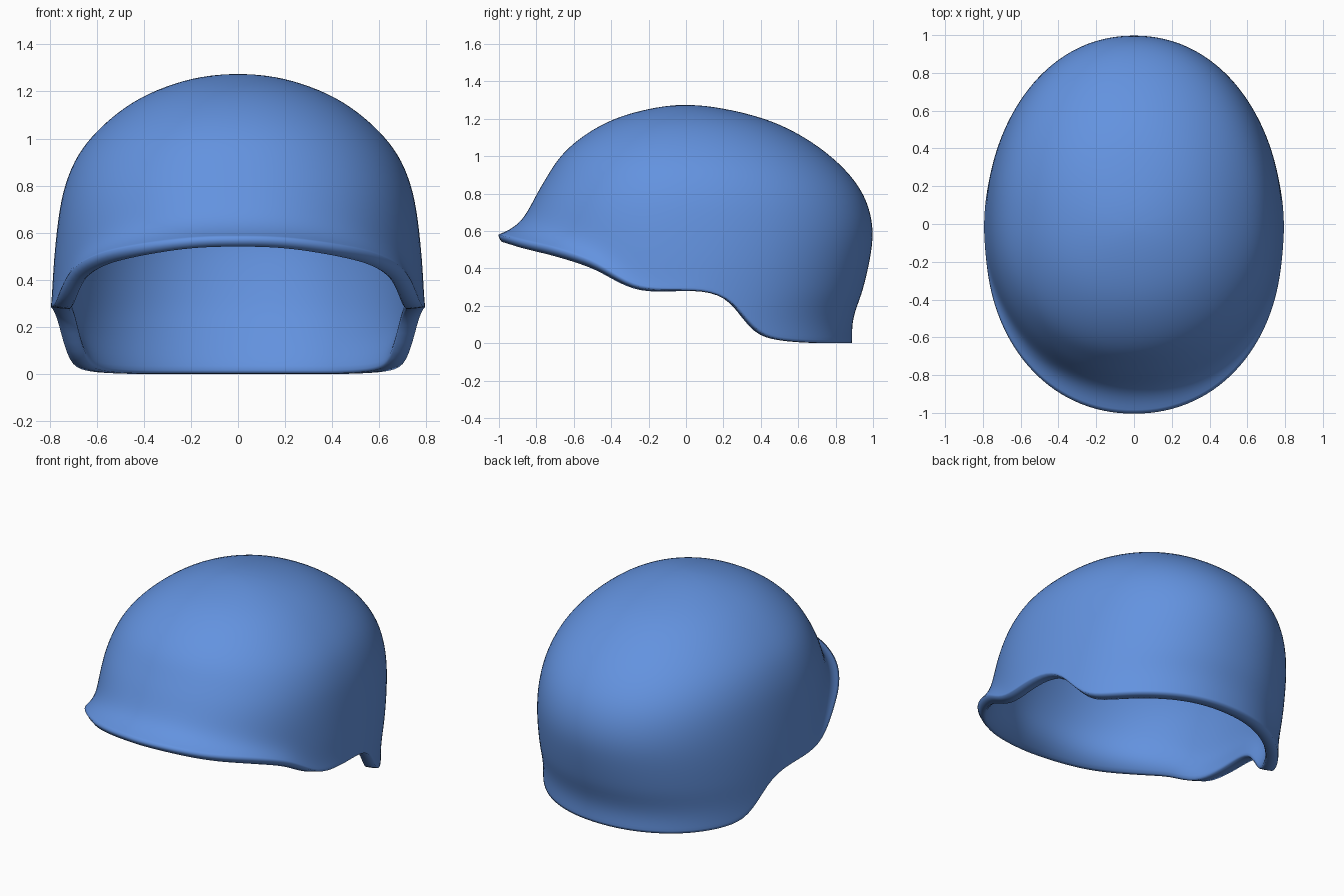
import bpy, bmesh, math

cube = bpy.data.objects.get("Cube")
if cube:
    bpy.data.objects.remove(cube)

TOP, SEGMENTS, ROWS = 1.275, 72, 24


def curve(points, v):
    """Smooth interpolation through sorted (key, value) points."""
    if v <= points[0][0]:
        return points[0][1]
    if v >= points[-1][0]:
        return points[-1][1]
    i = next(k for k in range(len(points) - 1) if v <= points[k + 1][0])

    def slope(k):
        a, b = points[max(k - 1, 0)], points[min(k + 1, len(points) - 1)]
        return (b[1] - a[1]) / (b[0] - a[0])

    (x0, y0), (x1, y1) = points[i], points[i + 1]
    h = x1 - x0
    t = (v - x0) / h
    return ((2*t**3 - 3*t**2 + 1) * y0 + (t**3 - 2*t**2 + t) * h * slope(i)
            + (3*t**2 - 2*t**3) * y1 + (t**3 - t**2) * h * slope(i + 1))


def depth(z):
    return math.sqrt(max(0, 1 - z / TOP))


def profile(*pairs):
    return sorted((depth(z), r) for r, z in pairs)


# Half outlines of the dome as (reach, height)
front = profile((0, TOP), (.16, 1.26), (.38, 1.2), (.56, 1.1), (.67, 1), (.75, .88),
                (.805, .78), (.845, .68), (.865, .58), (.87, .3), (.87, 0))
back = profile((0, TOP), (.2, 1.255), (.45, 1.19), (.6, 1.12), (.75, 1.02), (.85, .93),
               (.93, .83), (.98, .72), (1, .6), (.99, .48), (.945, .28), (.905, .17),
               (.89, .1), (.89, 0))
side = profile((0, TOP), (.14, 1.265), (.28, 1.23), (.42, 1.17), (.57, 1.06), (.66, .96),
               (.71, .87), (.75, .74), (.78, .5), (.788, .29), (.785, 0))

# Height of the lower edge along the length
rim = [(-1, .58), (-.9, .552), (-.7, .505), (-.5, .435), (-.4, .375), (-.3, .315),
       (-.2, .288), (.1, .28), (.2, .25), (.27, .2), (.33, .12), (.4, .05), (.5, .018),
       (.7, .002), (.9, .002)]


def shell_point(angle, z, above_rim):
    s, c = math.sin(angle), math.cos(angle)
    q = depth(z)
    power = 2 / 2.1
    x = math.copysign(abs(s) ** power, s) * curve(side, q)
    y = abs(c) ** power * (-curve(front, q) if c > 0 else curve(back, q))
    # Brim flares out at the front, with a faint lip over the ears
    lip = .142 * max(0, c) ** 1.6 * math.exp(-above_rim / .05)
    lip += .008 * math.exp(-(y / .14) ** 2 - above_rim / .07)
    length = math.hypot(x, y) or 1
    return x * (1 + lip / length), y * (1 + lip / length), z


def rim_height(angle):
    z = .3
    for _ in range(40):
        z = .5 * z + .5 * curve(rim, shell_point(angle, z, 0)[1])
    return z


# Helmet shell: columns of points from the lower edge to the crown
bm = bmesh.new()
columns = []
weights = []
for i in range(SEGMENTS):
    angle = 2 * math.pi * i / SEGMENTS
    low = rim_height(angle)
    column = []
    for j in range(ROWS):
        t = (j / ROWS) ** 1.3
        z = low + (TOP - low) * math.sin(t * math.pi / 2)
        vert = bm.verts.new(shell_point(angle, z, z - low))
        column.append(vert)
        # Thick hem at the edge, thinner wall above and along the brim
        hem = .4 + .6 * math.exp(-((z - low) / .09) ** 2)
        weights.append(hem * (1 - .4 * max(0, -vert.co.y) ** 2))
    columns.append(column)
crown = bm.verts.new((0, 0, TOP))
weights.append(.4)
for a, b in zip(columns, columns[1:] + columns[:1]):
    for j in range(ROWS - 1):
        bm.faces.new((a[j], b[j], b[j + 1], a[j + 1]))
    bm.faces.new((a[-1], b[-1], crown))
bmesh.ops.recalc_face_normals(bm, faces=bm.faces)
if sum(f.normal.z for f in bm.faces if crown in f.verts) < 0:
    bmesh.ops.reverse_faces(bm, faces=bm.faces)
mesh = bpy.data.meshes.new("helmet_shell")
bm.to_mesh(mesh)
bm.free()
helmet = bpy.data.objects.new("helmet_shell", mesh)
bpy.context.collection.objects.link(helmet)

# Wall with a softly rounded edge
thickness = helmet.vertex_groups.new(name="wall_thickness")
for index, weight in enumerate(weights):
    thickness.add([index], weight, 'REPLACE')
wall = helmet.modifiers.new("wall", 'SOLIDIFY')
wall.thickness = .08
wall.offset = -1
wall.vertex_group = thickness.name
wall.edge_crease_outer = .6
wall.edge_crease_inner = .3
soft = helmet.modifiers.new("soft", 'SUBSURF')
soft.levels = soft.render_levels = 1

blue = bpy.data.materials.new("helmet_blue")
blue.use_nodes = True
blue.diffuse_color = (.125, .29, .74, 1)
blue.node_tree.nodes["Principled BSDF"].inputs["Base Color"].default_value = (.125, .29, .74, 1)
mesh.materials.append(blue)
mesh.polygons.foreach_set("use_smooth", [True] * len(mesh.polygons))
